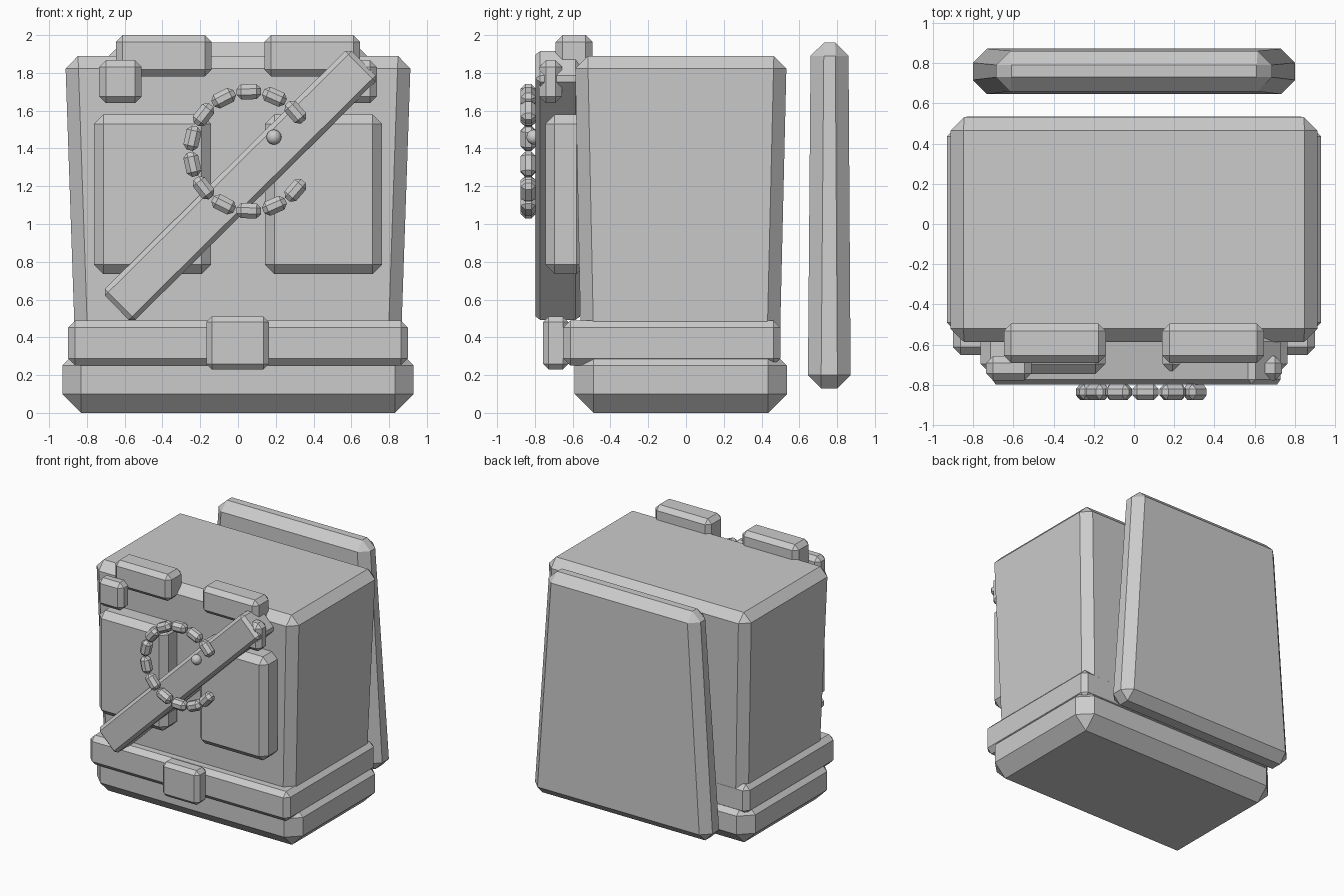
import bpy, bmesh, math
from mathutils import Matrix

old = bpy.data.objects.get("Cube")
if old:
    bpy.data.objects.remove(old, do_unlink=True)

# One plain grey for every part
GREY = (0.6, 0.6, 0.6, 1)
grey = bpy.data.materials.new("light grey")
grey.use_nodes = True
grey.diffuse_color = GREY
grey.node_tree.nodes["Principled BSDF"].inputs["Base Color"].default_value = GREY


def finish(name, bm):
    mesh = bpy.data.meshes.new(name)
    bmesh.ops.recalc_face_normals(bm, faces=bm.faces)
    bm.to_mesh(mesh)
    bm.free()
    mesh.materials.append(grey)
    obj = bpy.data.objects.new(name, mesh)
    bpy.context.collection.objects.link(obj)
    return obj


def block(name, x, y, z, bevel, top_x=None, top_y=None, turn=0):
    """Chamfered box from ranges; the top may taper; turn spins it about y."""
    cx, cy, cz = (sum(r) / 2 for r in (x, y, z))
    bm = bmesh.new()
    bmesh.ops.create_cube(bm, size=1)
    for v in bm.verts:
        up = v.co.z > 0
        rx = top_x if up and top_x else x
        ry = top_y if up and top_y else y
        v.co = (rx[v.co.x > 0] - cx, ry[v.co.y > 0] - cy, z[up] - cz)
    bmesh.ops.bevel(bm, geom=bm.edges[:], offset=bevel, segments=1,
                    affect='EDGES', clamp_overlap=True)
    bm.transform(Matrix.Translation((cx, cy, cz)) @ Matrix.Rotation(turn, 4, 'Y'))
    return finish(name, bm)


# Body, base and back panel
block("torso", (-.86, .86), (-.555, .495), (.28, 1.89), .068,
      top_x=(-.915, .915), top_y=(-.588, .533))
block("base", (-.93, .93), (-.59, .535), (0, .35), .1)
block("belt", (-.9, .9), (-.65, .5), (.25, .49), .038)
block("back_panel", (-.805, .805), (.645, .872), (.13, 1.96), .07,
      top_x=(-.68, .68), top_y=(.66, .86))
block("buckle", (-.168, .165), (-.757, -.622), (.23, .51), .03)

# Paired front details
for side, s in (("right", -1), ("left", 1)):
    def span(a, b):
        return tuple(sorted((s * a, s * b)))
    block(side + "_chest_plate", span(.142, .762), (-.745, -.53), (.735, 1.58), .05)
    block(side + "_shoulder_pad", span(.14, .647), (-.69, -.495), (1.782, 2), .036)
    block(side + "_stud", span(.51, .735), (-.777, -.657), (1.64, 1.867), .035)

# Diagonal strap across the chest, with its round knob
strap_x, strap_z = .012, 1.204
block("strap", (strap_x - .92, strap_x + .92), (-.797, -.56),
      (strap_z - .115, strap_z + .115), .025, turn=-math.radians(44.7))

bm = bmesh.new()
bmesh.ops.create_uvsphere(bm, u_segments=16, v_segments=8, radius=.04,
                          matrix=Matrix.Translation((.19, -.805, 1.46)))
for f in bm.faces:
    f.smooth = True
finish("strap_knob", bm)

# Open ring of chain links
LINKS = 12
for i in range(LINKS):
    a = math.radians(41 + 278 * i / (LINKS - 1))
    x, z = .066 + .315 * math.cos(a), 1.385 + .315 * math.sin(a)
    block(f"chain_link_{i + 1}", (x - .065, x + .065), (-.875, -.795),
          (z - .04, z + .04), .024, turn=-(a + math.pi / 2))
